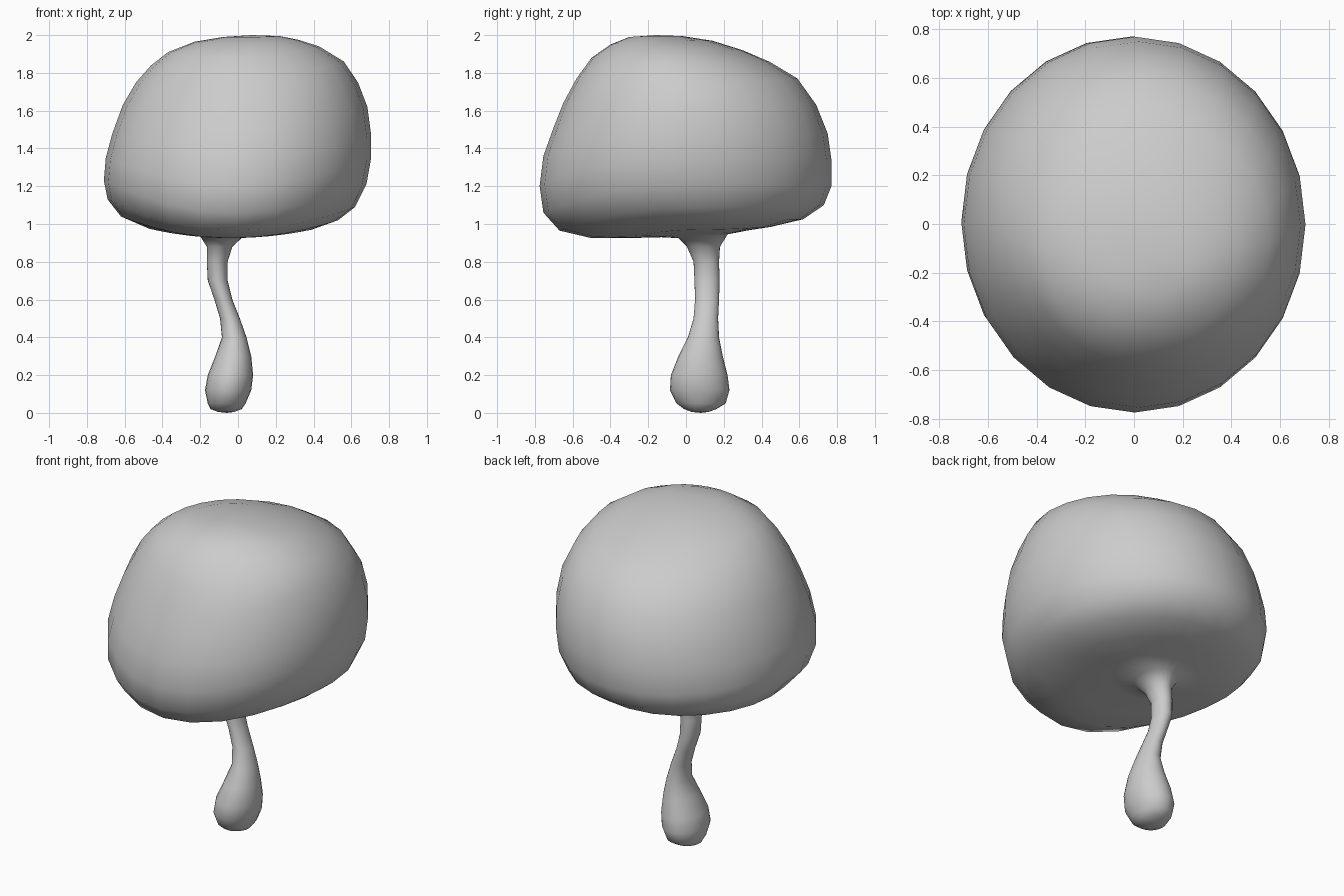
import bpy, bmesh
from math import cos, sin, tau

SIDES = 24

# Cap profile, top to bottom: left x,z  right x,z  front y,z  back y,z
CAP = [
    (-.08, 1.99, .22, 1.995, -.30, 1.99, -.02, 1.995),
    (-.23, 1.965, .32, 1.975, -.40, 1.95, .14, 1.97),
    (-.37, 1.91, .43, 1.94, -.50, 1.88, .30, 1.92),
    (-.46, 1.84, .56, 1.86, -.58, 1.77, .44, 1.86),
    (-.54, 1.75, .635, 1.75, -.65, 1.64, .59, 1.77),
    (-.61, 1.63, .685, 1.62, -.705, 1.50, .69, 1.63),
    (-.665, 1.48, .705, 1.47, -.755, 1.36, .75, 1.48),
    (-.70, 1.35, .705, 1.35, -.775, 1.20, .77, 1.34),
    (-.71, 1.23, .68, 1.21, -.755, 1.06, .77, 1.20),
    (-.69, 1.13, .62, 1.09, -.67, .965, .73, 1.10),
    (-.62, 1.04, .53, 1.02, -.50, .925, .62, 1.025),
    (-.47, .975, .39, .97, -.32, .925, .45, .985),
    (-.33, .95, .20, .95, -.13, .93, .32, .965),
    (-.20, .935, .03, .935, -.04, .925, .22, .945),
]
# Stem profile, top to bottom: z, left x, right x, front y, back y
STEM = [
    (.88, -.165, -.03, .005, .18),
    (.80, -.165, -.055, .04, .175),
    (.70, -.16, -.055, .045, .178),
    (.60, -.125, -.03, .048, .175),
    (.50, -.095, .01, .04, .17),
    (.40, -.085, .045, .01, .175),
    (.30, -.12, .07, -.04, .195),
    (.20, -.16, .08, -.08, .22),
    (.12, -.175, .07, -.085, .23),
    (.05, -.16, .04, -.05, .21),
    (.02, -.145, .02, -.01, .16),
    (.005, -.105, -.02, .03, .12),
]


def add_ring(bm, l, lz, r, rz, f, fz, b, bz):
    """Elliptical ring through four side points, height blended around."""
    ring = []
    for i in range(SIDES):
        c, s = cos(tau * i / SIDES), sin(tau * i / SIDES)
        z = c * c * (rz if c > 0 else lz) + s * s * (bz if s > 0 else fz)
        ring.append(bm.verts.new(((l + r) / 2 + (r - l) / 2 * c,
                                  (f + b) / 2 + (b - f) / 2 * s, z)))
    return ring


bm = bmesh.new()
# Cap rings flow straight into the stem as one continuous skin
rings = [add_ring(bm, *p) for p in CAP]
rings += [add_ring(bm, l, z, r, z, f, z, b, z) for z, l, r, f, b in STEM]
top = bm.verts.new((.07, -.16, 2.0))
bottom = bm.verts.new((-.06, .08, 0))

for i in range(SIDES):
    j = (i + 1) % SIDES
    bm.faces.new((top, rings[0][i], rings[0][j]))
    bm.faces.new((bottom, rings[-1][j], rings[-1][i]))
    for a, b in zip(rings, rings[1:]):
        bm.faces.new((a[i], b[i], b[j], a[j]))

bmesh.ops.recalc_face_normals(bm, faces=bm.faces)
for face in bm.faces:
    face.smooth = True

mesh = bpy.data.meshes.new("mushroom")
bm.to_mesh(mesh)
bm.free()
bpy.context.collection.objects.link(bpy.data.objects.new("mushroom", mesh))
